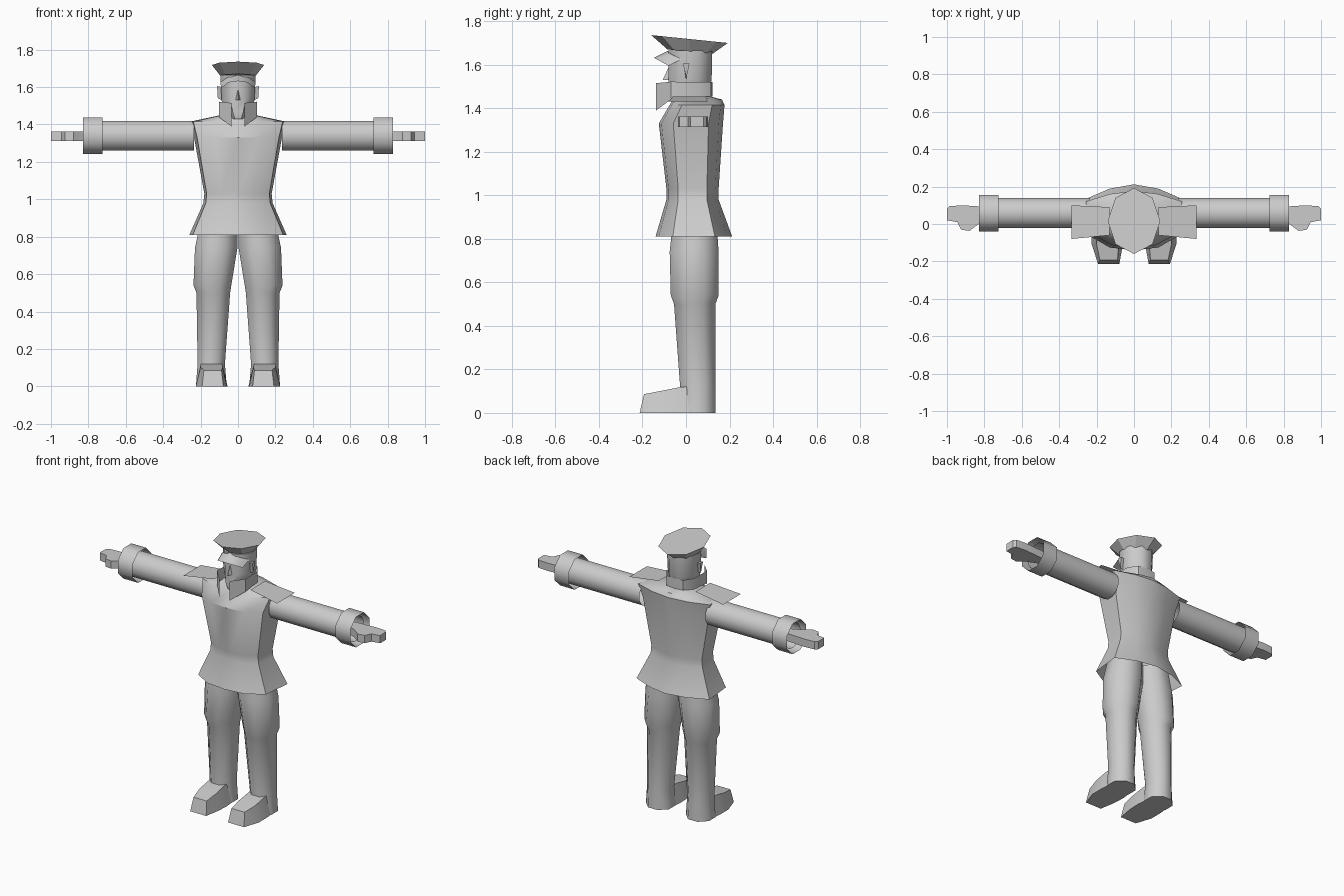
import bpy
import math

cube = bpy.data.objects.get("Cube")
if cube:
    bpy.data.objects.remove(cube, do_unlink=True)

grey = bpy.data.materials.new("plain grey")
grey.use_nodes = True
grey.diffuse_color = (0.6, 0.6, 0.6, 1)
grey.node_tree.nodes["Principled BSDF"].inputs["Base Color"].default_value = (0.6, 0.6, 0.6, 1)


def make(name, verts, faces, mirror=False, angle=50):
    mesh = bpy.data.meshes.new(name)
    mesh.from_pydata(verts, [], faces)
    mesh.materials.append(grey)
    ob = bpy.data.objects.new(name, mesh)
    bpy.context.collection.objects.link(ob)
    bpy.ops.object.select_all(action='DESELECT')
    ob.select_set(True)
    bpy.context.view_layer.objects.active = ob
    bpy.ops.object.mode_set(mode='EDIT')
    bpy.ops.mesh.select_all(action='SELECT')
    bpy.ops.mesh.normals_make_consistent(inside=False)
    bpy.ops.object.mode_set(mode='OBJECT')
    bpy.ops.object.shade_smooth_by_angle(angle=math.radians(angle))
    if mirror:
        ob.modifiers.new("Mirror", 'MIRROR')
    return ob


def loft(name, rings, start=True, end=True, **kw):
    n = len(rings[0])
    verts = [v for ring in rings for v in ring]
    faces = []
    for r in range(len(rings) - 1):
        for i in range(n):
            j = (i + 1) % n
            faces.append((r * n + i, r * n + j, r * n + n + j, r * n + n + i))
    if start:
        faces.append(tuple(range(n)))
    if end:
        faces.append(tuple(range(len(verts) - n, len(verts))))
    return make(name, verts, faces, **kw)


def oval(z, x0, x1, y0, y1, n=8):
    """Flat-sided ring that fills the given bounds."""
    k = 1 / math.cos(math.pi / n)
    ring = []
    for i in range(n):
        a = math.tau * (i + 0.5) / n
        ring.append(((x0 + x1) / 2 + (x1 - x0) / 2 * k * math.cos(a),
                     (y0 + y1) / 2 + (y1 - y0) / 2 * k * math.sin(a), z))
    return ring


def tube(name, x0, x1, r, n):
    """Open sleeve along x."""
    k = r / math.cos(math.pi / n)
    rings = [[(x, 0.058 + k * math.cos(math.tau * (i + 0.5) / n),
               1.34 + k * math.sin(math.tau * (i + 0.5) / n)) for i in range(n)]
             for x in (x0, x1)]
    return loft(name, rings, False, False, mirror=True)


# Jacket with flared skirt
half = [(0, -1), (0.5, -0.92), (0.93, -0.55), (1, 0.55), (0.5, 0.87), (0, 1)]
outline = half + [(-x, y) for x, y in half[-2:0:-1]]


def coat_ring(z, w, y0, y1):
    return [(x * w, (y0 + y1) / 2 + y * (y1 - y0) / 2, z) for x, y in outline]


coat = [(0.81, 0.26, -0.14, 0.212), (0.98, 0.185, -0.09, 0.15),
        (1.03, 0.18, -0.09, 0.15), (1.33, 0.235, -0.125, 0.17),
        (1.415, 0.257, -0.075, 0.177), (1.44, 0.14, -0.06, 0.165),
        (1.455, 0.07, -0.05, 0.11)]
loft("jacket", [coat_ring(*c) for c in coat], start=False, angle=35)

# Sleeves, cuffs and shoulder boards
tube("sleeve", 0.235, 0.8, 0.08, 12)
tube("cuff", 0.725, 0.83, 0.098, 8)
make("shoulder_board", [(0.13, -0.06, 1.455), (0.335, -0.08, 1.43),
                        (0.335, 0.1, 1.43), (0.13, 0.09, 1.455)],
     [(0, 1, 2, 3)], mirror=True)

# Hands: palm with fingers and thumb
palm = [(0.76, 0.09), (0.92, 0.1), (0.985, 0.095), (1.0, 0.08), (1.0, 0.02),
        (0.945, 0.01), (0.925, -0.03), (0.88, -0.037), (0.83, 0.0), (0.76, 0.03)]
loft("hand", [[(x, y, z) for x, y in palm] for z in (1.313, 1.363)],
     mirror=True, angle=30)

# Trousers and boots
leg = [(0.88, 0.0, 0.2, -0.06, 0.14), (0.74, 0.003, 0.23, -0.075, 0.15),
       (0.54, 0.036, 0.238, -0.07, 0.15), (0.5, 0.042, 0.222, -0.055, 0.135),
       (0.12, 0.07, 0.216, -0.027, 0.135), (0, 0.06, 0.225, -0.03, 0.135)]
loft("leg", [oval(*r) for r in leg], mirror=True)

foot = [(0.05, 0.05, 0.065, 0.22, 0.085, 0.2, 0.125),
        (-0.03, -0.03, 0.056, 0.226, 0.085, 0.2, 0.118),
        (-0.11, -0.11, 0.06, 0.226, 0.082, 0.2, 0.102),
        (-0.213, -0.193, 0.078, 0.192, 0.088, 0.182, 0.086)]
loft("foot", [[(a, yb, 0), (b, yb, 0), (d, yt, z), (c, yt, z)]
              for yb, yt, a, b, c, d, z in foot], mirror=True, angle=30)

# Head and cap band
head = [(1.43, -0.04, 0.04, -0.08, 0.06), (1.47, -0.07, 0.07, -0.085, 0.1),
        (1.53, -0.088, 0.088, -0.08, 0.118), (1.665, -0.094, 0.094, -0.08, 0.12)]
loft("head", [oval(*r) for r in head])
make("nose", [(0, -0.07, 1.61), (0.018, -0.07, 1.53), (-0.018, -0.07, 1.53),
              (0, -0.107, 1.53)], [(0, 1, 3), (0, 3, 2), (1, 2, 3)], angle=20)
make("ear", [(0.085, -0.012, 1.6), (0.112, -0.014, 1.605), (0.112, 0.016, 1.605),
             (0.085, 0.014, 1.6), (0.108, 0.002, 1.54), (0.085, 0.0, 1.53)],
     [(0, 1, 2, 3), (0, 1, 4, 5), (3, 2, 4, 5), (1, 2, 4)], mirror=True, angle=20)

# Stand-up collar with pointed front tabs
path = [(0, 0.122, 1.455, 1.52), (0.06, 0.115, 1.455, 1.52),
        (0.098, 0.06, 1.45, 1.52), (0.102, -0.07, 1.44, 1.522),
        (0.036, -0.137, 1.39, 1.515)]
verts = [(x, y, z) for x, y, low, high in path for z in (low, high)]
make("collar", verts, [(i, i + 2, i + 3, i + 1) for i in range(0, 8, 2)],
     mirror=True, angle=40)

# Peaked cap: flared crown with tilted top, and visor
crown = []
for rx, y0, y1, z0, z1 in ((0.094, -0.085, 0.122, 1.67, 1.65),
                           (0.14, -0.16, 0.192, 1.736, 1.7)):
    ring = []
    for i in range(8):
        a = math.tau * i / 8
        t = (1 + math.sin(a)) / 2
        ring.append((rx * math.cos(a), y0 + (y1 - y0) * t, z0 + (z1 - z0) * t))
    crown.append(ring)
loft("cap_crown", crown, angle=20)
make("visor", [(0, -0.08, 1.665), (0.06, -0.07, 1.65), (0.094, -0.02, 1.625),
               (0, -0.147, 1.632), (0.05, -0.135, 1.625), (0.09, -0.08, 1.595)],
     [(0, 1, 4, 3), (1, 2, 5, 4)], mirror=True)
